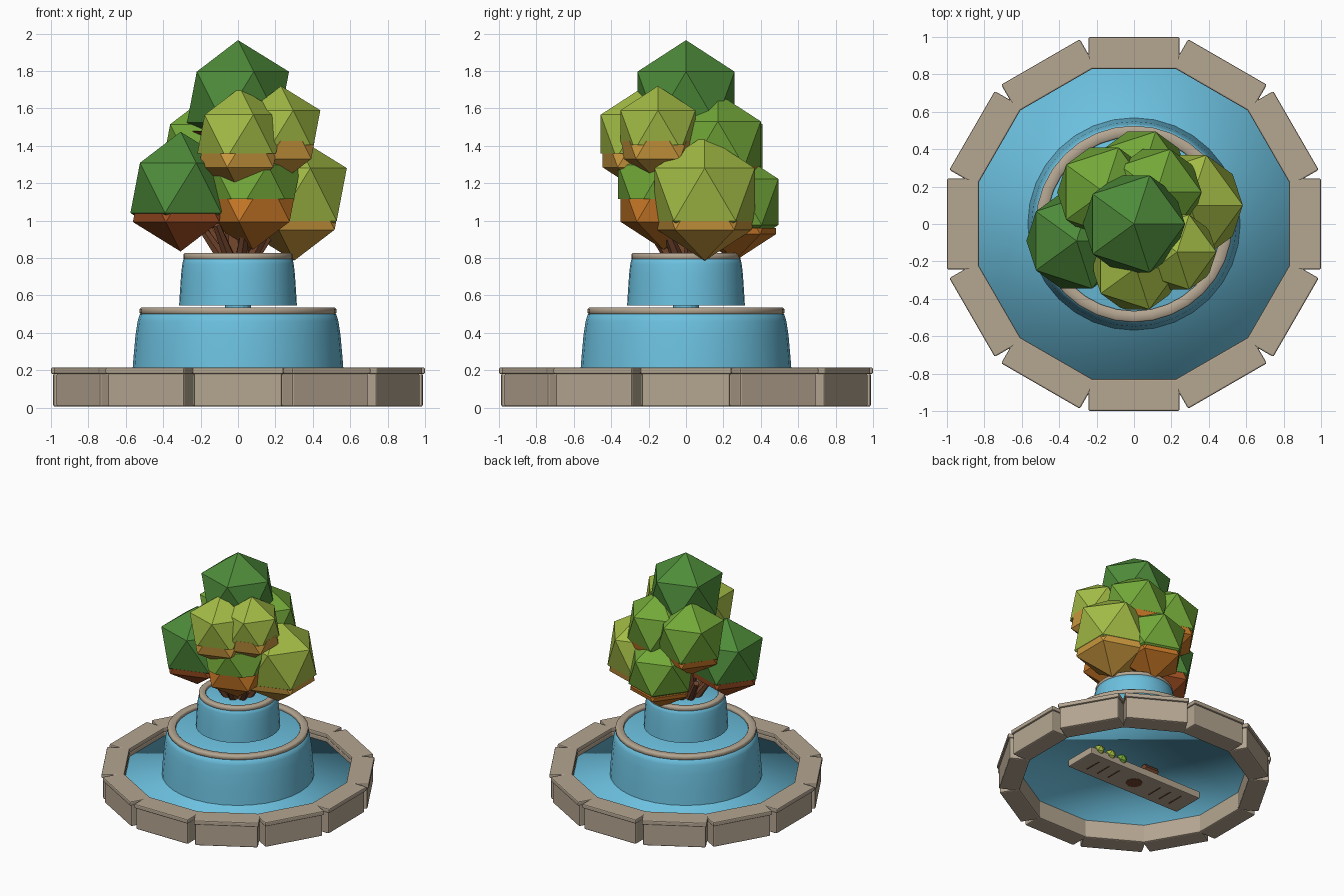
import bpy, bmesh, math
from mathutils import Matrix, Vector

if "Cube" in bpy.data.objects:
    bpy.data.objects.remove(bpy.data.objects["Cube"])


def mat(name, rgb):
    m = bpy.data.materials.new(name)
    m.diffuse_color = (*rgb, 1)
    m.use_nodes = True
    m.node_tree.nodes["Principled BSDF"].inputs["Base Color"].default_value = m.diffuse_color
    return m


STONE = mat("stone", (0.46, 0.38, 0.285))
WATER = mat("water", (0.15, 0.53, 0.74))
BARK = mat("bark", (0.17, 0.06, 0.026))
DARK = mat("dark_green", (0.076, 0.26, 0.042))
MID = mat("mid_green", (0.17, 0.39, 0.04))
LIME = mat("yellow_green", (0.365, 0.50, 0.06))
RUST = mat("rust", (0.38, 0.085, 0.018))
ORANGE = mat("orange", (0.57, 0.185, 0.02))
AMBER = mat("amber", (0.62, 0.33, 0.05))
UNDER = {DARK: RUST, MID: ORANGE, LIME: AMBER}


def finish(bm, name, *mats):
    bmesh.ops.recalc_face_normals(bm, faces=bm.faces)
    me = bpy.data.meshes.new(name)
    bm.to_mesh(me)
    bm.free()
    ob = bpy.data.objects.new(name, me)
    for m in mats:
        me.materials.append(m)
    bpy.context.collection.objects.link(ob)
    return ob


def smooth(ob, angle=35):
    bpy.ops.object.select_all(action='DESELECT')
    ob.select_set(True)
    bpy.context.view_layer.objects.active = ob
    bpy.ops.object.shade_smooth_by_angle(angle=math.radians(angle))


def bevel(ob, w):
    b = ob.modifiers.new("bevel", 'BEVEL')
    b.width, b.segments = w, 2
    b.limit_method = 'ANGLE'


def stone_ring(name, outer, hw, z0, z1, w):
    """Twelve joined blocks with square outer corners that leave notches."""
    bm = bmesh.new()
    inner = 0.83
    half = inner * math.tan(math.pi / 12)
    notch = hw / math.tan(math.pi / 12)
    prof = [(inner, -half), (notch, -hw), (outer, -hw),
            (outer, hw), (notch, hw), (inner, half)]
    for i in range(12):
        rot = Matrix.Rotation(i * math.pi / 6, 3, 'Z')
        bm.faces.new([bm.verts.new(rot @ Vector((x, y, z0))) for x, y in prof])
    bmesh.ops.remove_doubles(bm, verts=bm.verts, dist=1e-4)
    ext = bmesh.ops.extrude_face_region(bm, geom=bm.faces[:], use_keep_orig=True)["geom"]
    bmesh.ops.translate(bm, vec=(0, 0, z1 - z0),
                        verts=[v for v in ext if isinstance(v, bmesh.types.BMVert)])
    bevel(finish(bm, name, STONE), w)


def lathe(name, prof, material, steps=32):
    bm = bmesh.new()
    vs = [bm.verts.new((r, 0, z)) for r, z in prof]
    es = [bm.edges.new(p) for p in zip(vs, vs[1:])]
    bmesh.ops.spin(bm, geom=vs + es, cent=(0, 0, 0), axis=(0, 0, 1),
                   angle=2 * math.pi, steps=steps, use_merge=True)
    bmesh.ops.remove_doubles(bm, verts=bm.verts, dist=1e-5)
    ob = finish(bm, name, material)
    smooth(ob, 50)
    return ob


def rim(name, r, z, w, h):
    """Stone hoop with a rounded-box section."""
    b = 0.007
    q = [(w, -h + b), (w, h - b), (w - b, h), (b - w, h),
         (-w, h - b), (-w, b - h), (b - w, -h), (w - b, -h), (w, -h + b)]
    lathe(name, [(r + x, z + y) for x, y in q], STONE)


def limb(name, a, b, r0, r1, material=BARK, sides=6):
    a, b = Vector(a), Vector(b)
    bm = bmesh.new()
    bmesh.ops.create_cone(bm, cap_ends=True, segments=sides, radius1=r0,
                          radius2=r1, depth=(b - a).length)
    q = Vector((0, 0, 1)).rotation_difference(b - a).to_matrix().to_4x4()
    bmesh.ops.transform(bm, verts=bm.verts, matrix=Matrix.Translation((a + b) / 2) @ q)
    return finish(bm, name, material)


def clump(name, pos, r, cut, top):
    """Faceted leaf ball: green above the cut, a narrower autumn part below."""
    parts = ((1.0, 0, top, "_leaves", True), (0.95, -0.055, UNDER[top], "_underleaves", False))
    for s, drop, m, suffix, upper in parts:
        bm = bmesh.new()
        bmesh.ops.create_icosphere(bm, subdivisions=1, radius=r * s)
        bmesh.ops.translate(bm, verts=bm.verts, vec=Vector(pos) + Vector((0, 0, drop)))
        geom = bm.verts[:] + bm.edges[:] + bm.faces[:]
        level = cut if upper else cut + 0.02
        bmesh.ops.bisect_plane(bm, geom=geom, plane_co=(0, 0, level), plane_no=(0, 0, 1),
                               clear_inner=upper, clear_outer=not upper)
        bmesh.ops.holes_fill(bm, edges=[e for e in bm.edges if e.is_boundary])
        finish(bm, name + suffix, m)


# Pool wall: body blocks and slightly wider cap blocks
stone_ring("pool_wall", 0.988, 0.235, 0.005, 0.185, 0.016)
stone_ring("pool_cap", 1.0, 0.243, 0.18, 0.215, 0.008)

# Pool water: open-bottomed twelve-sided smooth drum
bm = bmesh.new()
R = 0.84 / math.cos(math.pi / 12)
ring = [(R * math.cos(a), R * math.sin(a)) for a in
        (math.pi / 12 + i * math.pi / 6 for i in range(12))]
hi = [bm.verts.new((x, y, 0.15)) for x, y in ring]
lo = [bm.verts.new((x, y, 0.08)) for x, y in ring]
bm.faces.new(hi)
for i in range(12):
    j = (i + 1) % 12
    bm.faces.new((hi[i], hi[j], lo[j], lo[i]))
pool = finish(bm, "pool_water", WATER)
for p in pool.data.polygons:
    p.use_smooth = True

# Two falling-water tiers with stone rims
for name, r, z0, z1, w in (("lower", 0.568, 0.15, 0.517, 0.03),
                           ("upper", 0.315, 0.545, 0.808, 0.025)):
    h = z1 - z0
    shape = ((1, 0), (0.985, 0.3), (0.965, 0.65), (0.945, 0.85), (0.925, 0.95), (0.88, 0.98))
    lathe(name + "_tier_water", [(r * a, z0 + h * b) for a, b in shape]
          + [(0, z0 + h * 0.98)], WATER)
    rim(name + "_tier_rim", r * 0.925 - w, z1, w, 0.018)
limb("water_column", (0, 0, 0.5), (0, 0, 0.6), 0.07, 0.07, WATER, 16)

# Trunk and fanned branches
limb("trunk", (0, 0, 0.75), (0, 0, 1.5), 0.08, 0.04, sides=8)
for i in range(8):
    a = i * math.pi / 4 + 0.2
    c, s = math.cos(a), math.sin(a)
    limb("branch_%d" % i, (0.07 * c, 0.07 * s, 0.78), (0.21 * c, 0.21 * s, 0.98), 0.035, 0.022)

# Leaf clumps: position, radius, cut height, colour
clump("crown", (0, 0, 1.66), 0.305, 1.46, DARK)
clump("front_upper", (0.01, -0.235, 1.45), 0.26, 1.36, LIME)
clump("right_upper", (0.23, -0.15, 1.485), 0.235, 1.405, LIME)
clump("left_lower", (-0.307, -0.09, 1.175), 0.30, 1.03, DARK)
clump("right_lower", (0.30, 0.10, 1.14), 0.315, 0.985, LIME)
clump("back_left_upper", (-0.16, 0.17, 1.39), 0.28, 1.25, MID)
clump("back_upper", (0.12, 0.17, 1.41), 0.27, 1.28, MID)
clump("front_lower", (0.08, -0.12, 1.17), 0.285, 1.115, MID)
clump("back_lower", (0.04, 0.26, 1.10), 0.275, 0.94, MID)

# Support plank hidden beneath the pool, with a few leftovers on it
bm = bmesh.new()
bmesh.ops.create_cube(bm, size=1, matrix=Matrix.Translation((0, 0, 0.055))
                      @ Matrix.Diagonal((1.06, 0.27, 0.06, 1)))
bevel(finish(bm, "support_plank", STONE), 0.008)
limb("plank_peg", (0, 0, 0.022), (0, 0, 0.12), 0.065, 0.05, sides=8)
for i, x in enumerate((-0.4, -0.3, -0.2, 0.2, 0.3, 0.4)):
    limb("plank_slot_%d" % i, (x, -0.07, 0.026), (x, 0.07, 0.026), 0.006, 0.006)
limb("plank_log", (-0.12, 0.11, 0.1), (0.0, 0.11, 0.1), 0.035, 0.035)
for i, (x, m) in enumerate(((0.44, LIME), (0.33, LIME), (0.22, MID))):
    bm = bmesh.new()
    bmesh.ops.create_icosphere(bm, subdivisions=1, radius=0.045,
                               matrix=Matrix.Translation((x, 0.12, 0.09)))
    finish(bm, "plank_shrub_%d" % i, m)
